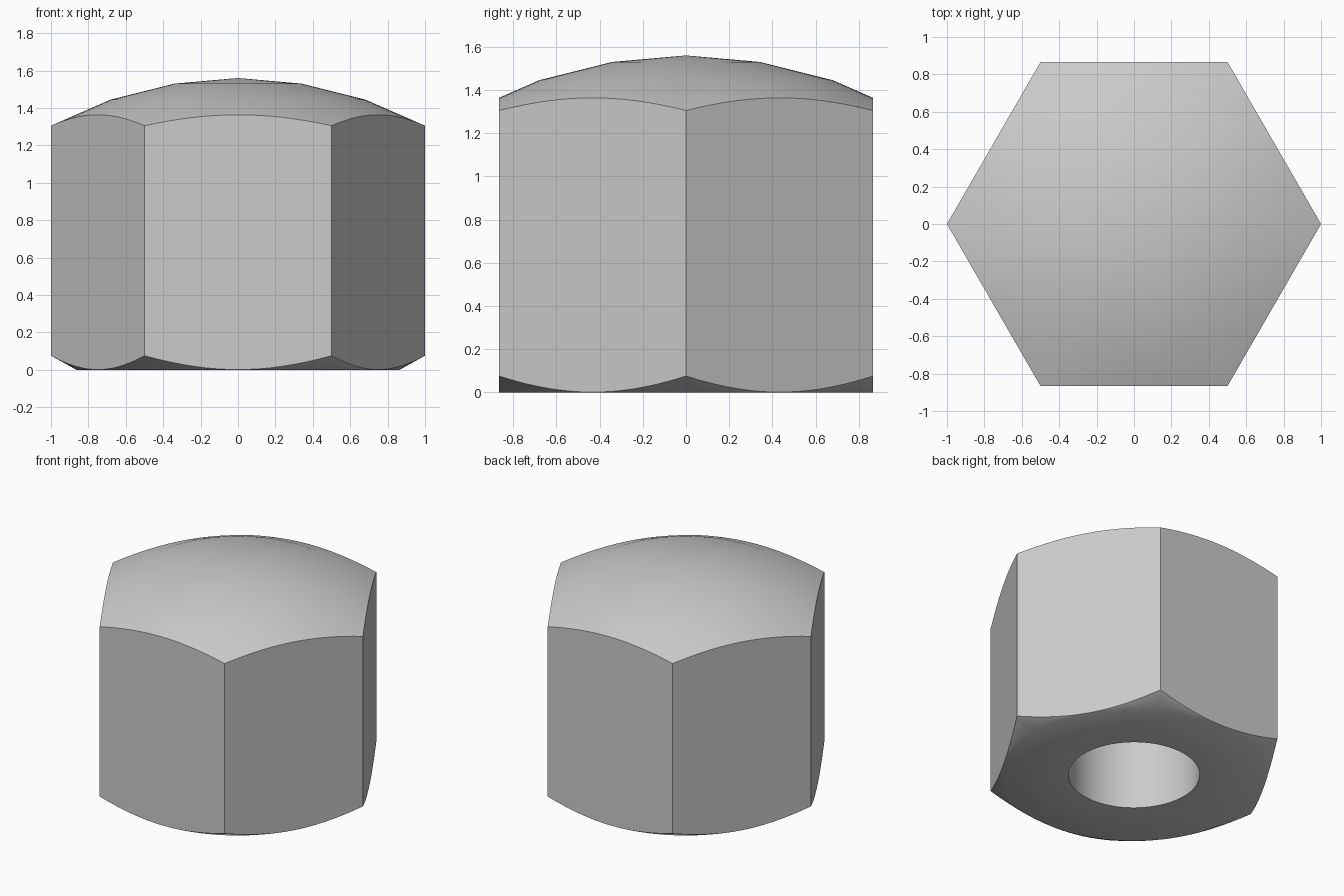
import bpy
import bmesh
import math
from mathutils import Vector

cube = bpy.data.objects.get("Cube")
if cube:
    bpy.data.objects.remove(cube, do_unlink=True)

# One plain metal colour
steel = bpy.data.materials.new("light grey metal")
steel.use_nodes = True
GREY = (0.6, 0.6, 0.6, 1.0)
steel.diffuse_color = GREY
steel.node_tree.nodes["Principled BSDF"].inputs["Base Color"].default_value = GREY


def make_object(name, bm):
    bmesh.ops.recalc_face_normals(bm, faces=bm.faces)
    mesh = bpy.data.meshes.new(name)
    bm.to_mesh(mesh)
    bm.free()
    mesh.materials.append(steel)
    obj = bpy.data.objects.new(name, mesh)
    bpy.context.collection.objects.link(obj)
    return obj


def lathe(name, profile, steps):
    bm = bmesh.new()
    verts = [bm.verts.new((r, 0, z)) for r, z in profile]
    edges = [bm.edges.new(pair) for pair in zip(verts, verts[1:])]
    bmesh.ops.spin(bm, geom=verts + edges, axis=Vector((0, 0, 1)), cent=(0, 0, 0),
                   angle=math.tau, steps=steps)
    bmesh.ops.remove_doubles(bm, verts=bm.verts, dist=0.0001)
    return make_object(name, bm)


# Hexagonal body, corners on the x axis
bm = bmesh.new()
ring = [bm.verts.new((math.cos(a), math.sin(a), -0.2))
        for a in (i * math.tau / 6 for i in range(6))]
base = bm.faces.new(ring)
top = bmesh.ops.extrude_face_region(bm, geom=[base])
bmesh.ops.translate(bm, vec=(0, 0, 2),
                    verts=[v for v in top["geom"] if isinstance(v, bmesh.types.BMVert)])
nut = make_object("domed_hex_nut", bm)

# Turned shape: domed top, chamfered base and blind bore
turned = lathe("turning_helper", [
    (0, 1.56), (0.34, 1.53), (0.68, 1.445), (1.0, 1.305), (1.1, 1.261),
    (1.1, 0.131), (0.864, 0), (0.43, 0), (0.43, 1.1), (0, 1.1)], 96)
turned.hide_render = True

# Keep only what both shapes share
cut = nut.modifiers.new("turning", 'BOOLEAN')
cut.operation = 'INTERSECT'
cut.solver = 'EXACT'
cut.object = turned
bpy.ops.object.select_all(action='DESELECT')
nut.select_set(True)
bpy.context.view_layer.objects.active = nut
bpy.ops.object.modifier_apply(modifier=cut.name)
bpy.data.objects.remove(turned, do_unlink=True)
bpy.ops.object.shade_smooth_by_angle(angle=math.radians(35))
